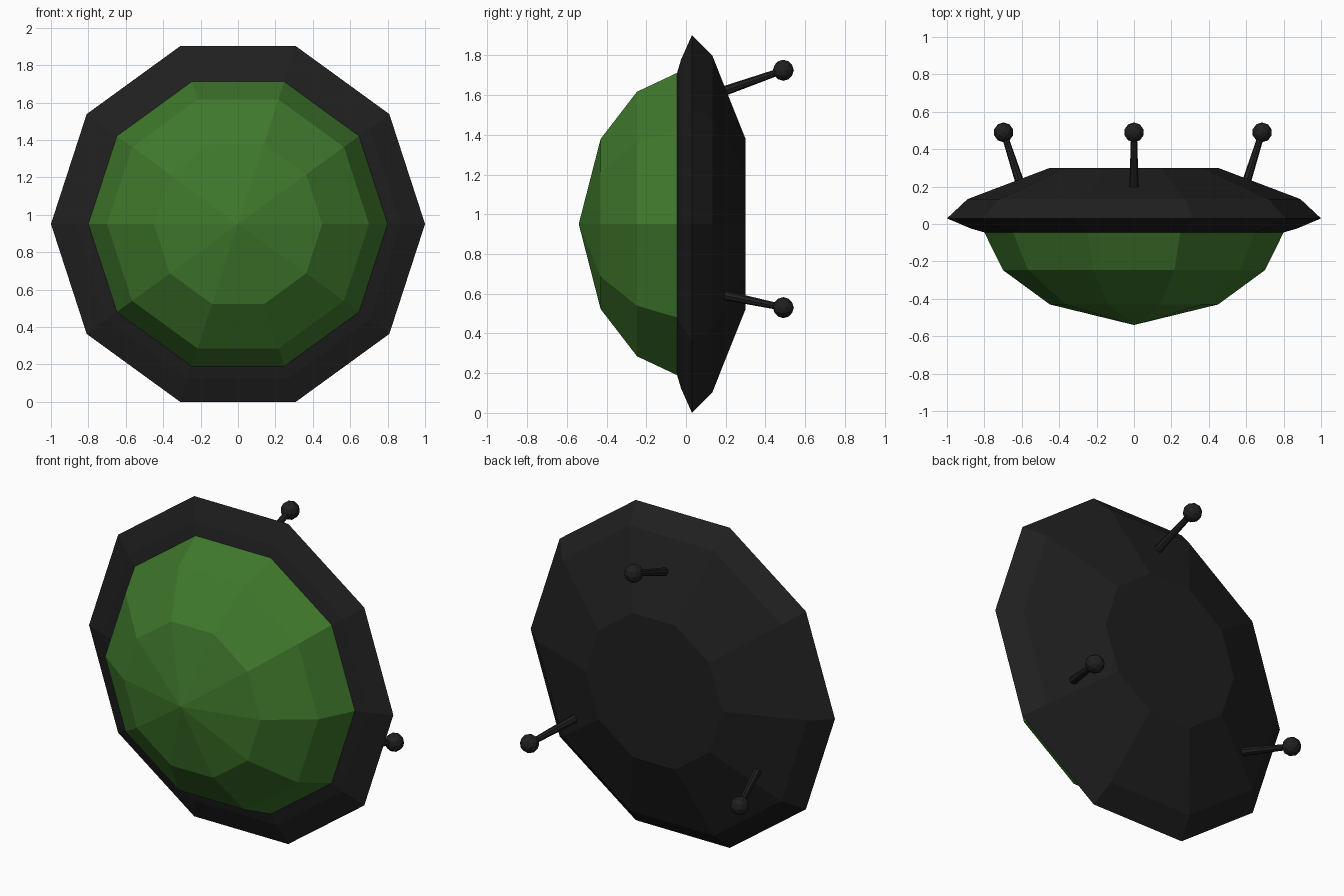
import bpy, bmesh, math
from mathutils import Vector

if "Cube" in bpy.data.objects:
    bpy.data.objects.remove(bpy.data.objects["Cube"])

CENTRE_Z = 0.951
SIDES = 10

def material(name, colour):
    m = bpy.data.materials.new(name)
    m.diffuse_color = (*colour, 1)
    m.use_nodes = True
    m.node_tree.nodes["Principled BSDF"].inputs["Base Color"].default_value = m.diffuse_color
    return m

black = material("black", (0.014, 0.014, 0.014))
green = material("green", (0.05, 0.19, 0.025))

def finish(bm, name, mat):
    bmesh.ops.recalc_face_normals(bm, faces=bm.faces)
    mesh = bpy.data.meshes.new(name)
    bm.to_mesh(mesh)
    bm.free()
    mesh.materials.append(mat)
    obj = bpy.data.objects.new(name, mesh)
    bpy.context.collection.objects.link(obj)
    return obj

def lathe(name, profile, mat):
    """Revolve (radius, y) points about the y axis; cap the last ring, or close it to a point."""
    bm = bmesh.new()
    rings = []
    for r, y in profile:
        n = SIDES if r > 0 else 1
        rings.append([bm.verts.new((r * math.cos(2 * math.pi * k / SIDES), y,
                                    CENTRE_Z + r * math.sin(2 * math.pi * k / SIDES)))
                      for k in range(n)])
    for a, b in zip(rings, rings[1:]):
        for k in range(SIDES):
            j = (k + 1) % SIDES
            if len(b) == 1:
                bm.faces.new((a[k], a[j], b[0]))
            else:
                bm.faces.new((a[k], a[j], b[j], b[k]))
    if len(rings[-1]) > 1:
        bm.faces.new(rings[-1])
    return finish(bm, name, mat)

# Dark saucer hull with flat back
lathe("hull", [(0.80, -0.045), (0.87, -0.025), (1.0, 0.03), (0.89, 0.133), (0.45, 0.3)], black)

# Faceted green dome on the front
lathe("dome", [(0.80, -0.045), (0.70, -0.247), (0.45, -0.43), (0, -0.54)], green)

# Three ball-tipped antennae on the back
def antenna(name, base, tip):
    base, tip = Vector(base), Vector(tip)
    d = tip - base
    start = base - d.normalized() * 0.03
    d = tip - start
    bm = bmesh.new()
    bmesh.ops.create_cone(bm, segments=8, radius1=0.025, radius2=0.016, depth=d.length,
                          cap_ends=True)
    bmesh.ops.rotate(bm, verts=bm.verts, matrix=d.to_track_quat('Z', 'Y').to_matrix())
    bmesh.ops.translate(bm, verts=bm.verts, vec=(start + tip) / 2)
    finish(bm, name + "_rod", black)
    bm = bmesh.new()
    bmesh.ops.create_icosphere(bm, subdivisions=2, radius=0.053)
    bmesh.ops.translate(bm, verts=bm.verts, vec=tip)
    finish(bm, name + "_ball", black)

antenna("top_antenna", (0, 0.205, 1.625), (0, 0.49, 1.725))
antenna("left_antenna", (-0.605, 0.205, 0.59), (-0.697, 0.49, 0.53))
antenna("right_antenna", (0.595, 0.205, 0.59), (0.685, 0.49, 0.53))
